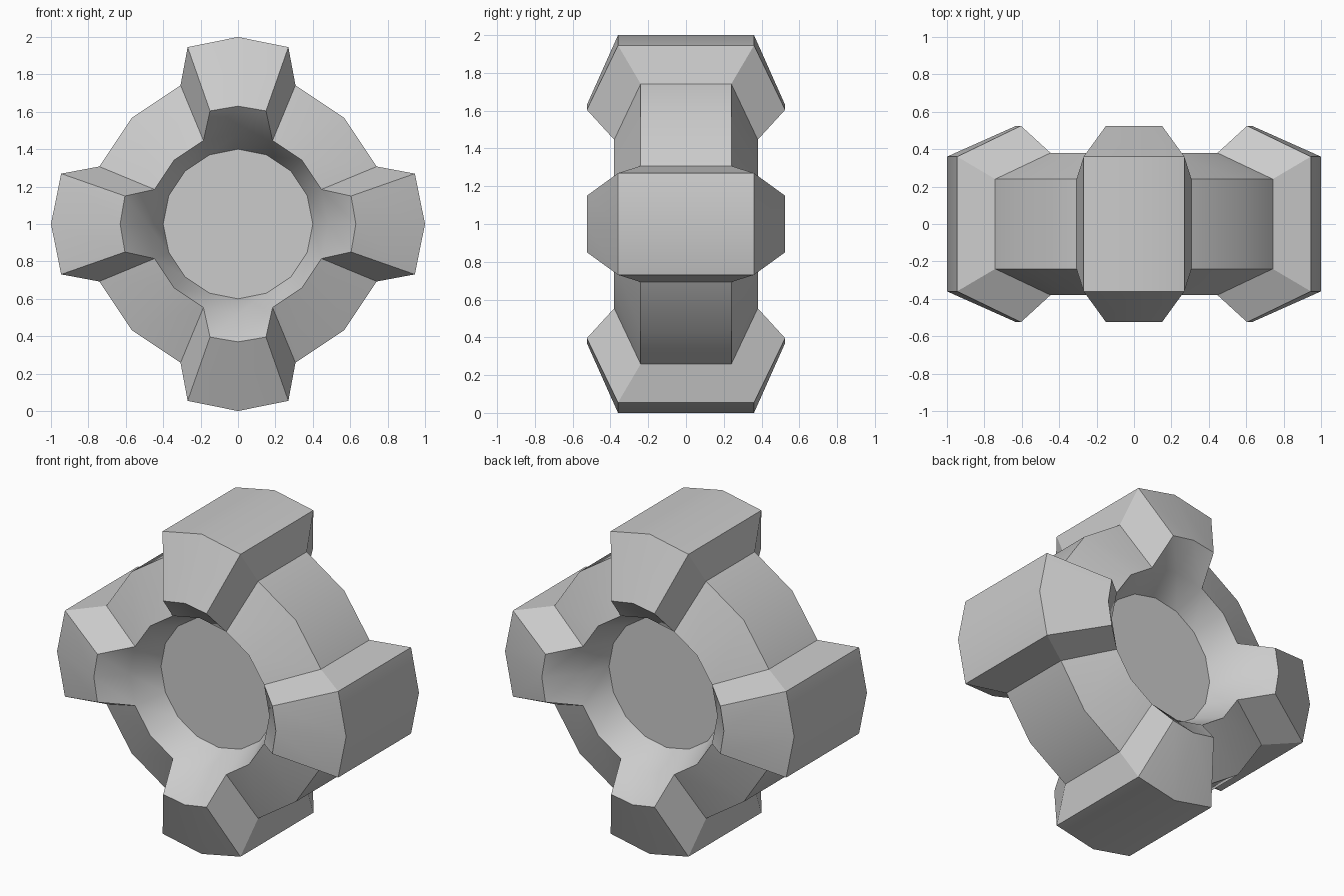
import bpy, bmesh
from math import sin, cos, radians

if "Cube" in bpy.data.objects:
    bpy.data.objects.remove(bpy.data.objects["Cube"])

bm = bmesh.new()
N = 16                                   # stations around the y axis
STEP = 360 / N


def v(r, ang, y):
    a = radians(ang)
    return bm.verts.new((r * sin(a), y, 1 + r * cos(a)))


def pair(r, ang, y):
    # front and back copies of one profile point
    return v(r, ang, -y), v(r, ang, y)


hub, ring, root, lip, tip = {}, {}, {}, {}, {}
for k in range(N):
    a = k * STEP
    hub[k] = pair(0.40, a, 0.19)
    ring[k] = pair(0.483, a, 0.38)
    if k % 4:                            # valley between the teeth
        root[k] = pair(0.803, a, 0.24)
    if k % 4 == 0:                       # middle of a tooth
        lip[k], tip[k] = pair(0.63, a, 0.525), pair(1.0, a, 0.36)
    elif k % 4 != 2:                     # edge of a tooth, narrowed inward
        s = 1 if k % 4 == 1 else -1
        mid = a - s * STEP
        lip[k] = pair(0.623, mid + s * 13.9, 0.525)
        tip[k] = pair(0.983, mid + s * 15.9, 0.36)


def strip(p, q, i, j):
    # front and back quads between two rings
    for side in (0, 1):
        bm.faces.new((p[i][side], p[j][side], q[j][side], q[i][side]))


for k in range(N):
    j = (k + 1) % N
    strip(hub, ring, k, j)
    if k % 4 in (0, 3):                  # tooth sector
        strip(ring, lip, k, j)
        strip(lip, tip, k, j)
        outer = tip
    else:                                # valley sector
        strip(ring, root, k, j)
        outer = root
    bm.faces.new((outer[k][0], outer[j][0], outer[j][1], outer[k][1]))
    if k % 2:                            # tooth flanks
        for s in (0, 1):
            bm.faces.new((ring[k][s], lip[k][s], tip[k][s], root[k][s]))
        bm.faces.new((tip[k][0], tip[k][1], root[k][1], root[k][0]))

# Recessed hub discs
for s in (0, 1):
    bm.faces.new([hub[k][s] for k in range(N)])

bmesh.ops.recalc_face_normals(bm, faces=bm.faces[:])
mesh = bpy.data.meshes.new("toothed_wheel")
bm.to_mesh(mesh)
bm.free()
wheel = bpy.data.objects.new("toothed_wheel", mesh)
bpy.context.collection.objects.link(wheel)
bpy.context.view_layer.objects.active = wheel
wheel.select_set(True)
bpy.ops.object.shade_smooth_by_angle(angle=radians(30))
